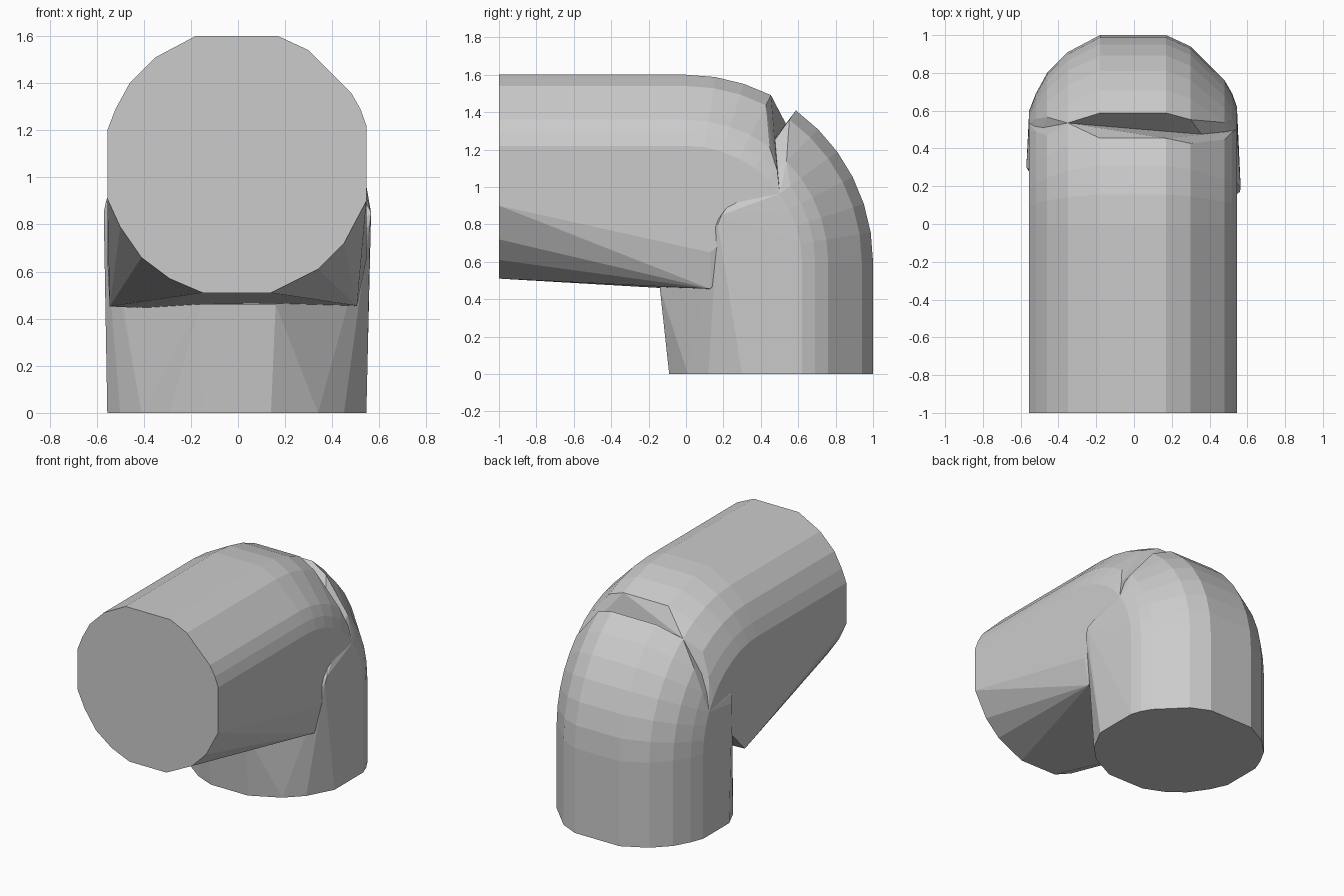
import bpy, bmesh
from math import sin, cos, radians

if "Cube" in bpy.data.objects:
    bpy.data.objects.remove(bpy.data.objects["Cube"])

# Faceted pipe cross-section: (x, height)
PROFILE = [(0.17, 1.6), (0.30, 1.54), (0.48, 1.36), (0.52, 1.29), (0.545, 1.22),
           (0.545, 0.9), (0.45, 0.72), (0.34, 0.61), (0.14, 0.51), (-0.15, 0.51),
           (-0.29, 0.57), (-0.41, 0.66), (-0.5, 0.79), (-0.555, 0.91), (-0.555, 1.2),
           (-0.52, 1.29), (-0.46, 1.4), (-0.35, 1.51), (-0.18, 1.6)]
BEND_Z = 0.6  # height of the bend axis, which runs along x at y = 0


def bend_ring(deg):
    """Cross-section swung around the bend axis."""
    a = radians(deg)
    return [(x, (h - BEND_Z) * sin(a), BEND_Z + (h - BEND_Z) * cos(a)) for x, h in PROFILE]


def hull_part(name, points):
    """Flat-shaded convex solid around the points."""
    bm = bmesh.new()
    for p in points:
        bm.verts.new(p)
    res = bmesh.ops.convex_hull(bm, input=bm.verts[:])
    loose = {g for g in res["geom_interior"] + res["geom_unused"]
             if isinstance(g, bmesh.types.BMVert)}
    bmesh.ops.delete(bm, geom=list(loose), context='VERTS')
    bmesh.ops.dissolve_limit(bm, angle_limit=radians(0.5), verts=bm.verts[:], edges=bm.edges[:])
    bmesh.ops.recalc_face_normals(bm, faces=bm.faces[:])
    mesh = bpy.data.meshes.new(name)
    bm.to_mesh(mesh)
    bm.free()
    obj = bpy.data.objects.new(name, mesh)
    bpy.context.collection.objects.link(obj)
    return obj


bend = [p for i in range(11) for p in bend_ring(i * 9)]

# Horizontal arm: front opening, first half of the bend, flared lower corners
front_ring = [(x, -1.0, h) for x, h in PROFILE]
arm_bend = [p for p in bend if p[1] <= 0.535 and p[2] > 0.8]
arm_corners = [(-0.545, 0.12, 0.452), (0.505, 0.13, 0.455), (-0.4, 0.12, 0.445),
               (0.545, 0.13, 0.65), (-0.555, 0.13, 0.65)]
hull_part("horizontal_arm", front_ring + arm_bend + arm_corners)

# Vertical leg: base opening, second half of the bend, slight shoulder flare
base_ring = [(x, h - BEND_Z, 0.0) for x, h in PROFILE]
leg_bend = [p for p in bend if p[1] >= 0.5]
leg_shoulder = [(0.16, -0.14, 0.46), (-0.16, -0.14, 0.46),
                (0.565, 0.19, 0.85), (0.56, 0.17, 0.8),
                (-0.57, 0.3, 0.85), (-0.56, 0.29, 0.9)]
hull_part("vertical_leg", base_ring + leg_bend + leg_shoulder)
